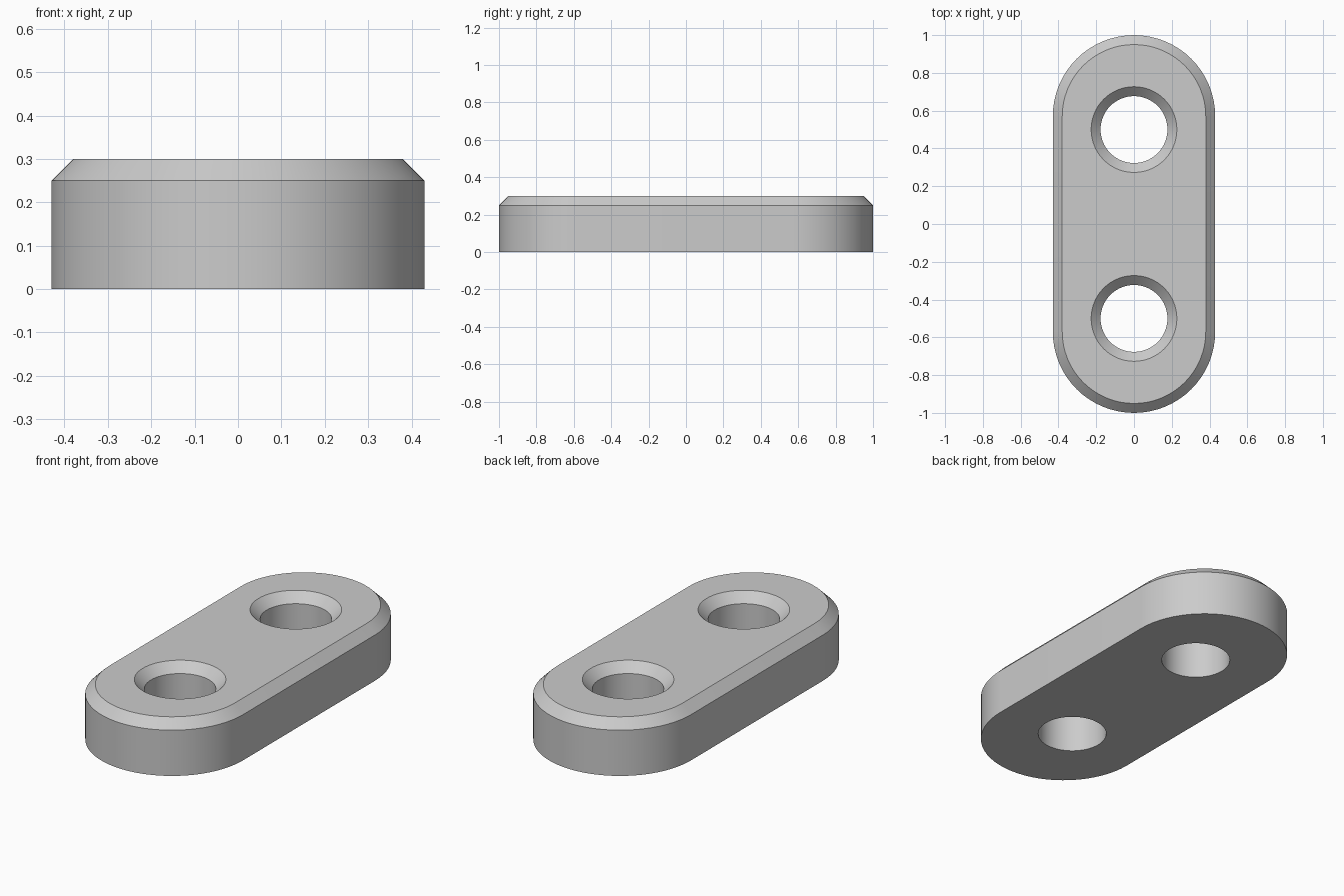
import bpy, bmesh
from math import sin, cos, pi, radians

if "Cube" in bpy.data.objects:
    bpy.data.objects.remove(bpy.data.objects["Cube"])

HALF_WIDTH, HALF_LENGTH, HEIGHT, CHAMFER = 0.43, 1.0, 0.3, 0.05
HOLE_RADIUS, HOLE_Y = 0.177, 0.5
ARC_STEPS = 32

grey = bpy.data.materials.new("light grey")
grey.use_nodes = True
colour = (0.6, 0.6, 0.6, 1)
grey.diffuse_color = colour
grey.node_tree.nodes["Principled BSDF"].inputs["Base Color"].default_value = colour


def slot_outline(inset):
    """Rounded slot: two half circles joined by straight sides."""
    r, offset = HALF_WIDTH - inset, HALF_LENGTH - HALF_WIDTH
    points = []
    for start, y in ((0, offset), (pi, -offset)):
        for i in range(ARC_STEPS + 1):
            a = start + pi * i / ARC_STEPS
            points.append((r * cos(a), y + r * sin(a)))
    return points


def circle(radius, y):
    n = ARC_STEPS * 2
    return [(radius * cos(2 * pi * i / n), y + radius * sin(2 * pi * i / n)) for i in range(n)]


def wall(bm, sections):
    """Join stacked outlines; return the edges of the lowest and highest rings."""
    rings = [[bm.verts.new((x, y, z)) for x, y in pts] for z, pts in sections]
    n = len(rings[0])
    for low, high in zip(rings, rings[1:]):
        for i in range(n):
            j = (i + 1) % n
            bm.faces.new((low[i], low[j], high[j], high[i]))
    return [[bm.edges.get((r[i], r[(i + 1) % n])) for i in range(n)] for r in (rings[0], rings[-1])]


bm = bmesh.new()
shoulder = HEIGHT - CHAMFER

# Outer side with chamfered top edge
bottom, top = wall(bm, [(0, slot_outline(0)), (shoulder, slot_outline(0)),
                        (HEIGHT, slot_outline(CHAMFER))])

# Two countersunk through holes
for y in (-HOLE_Y, HOLE_Y):
    low, high = wall(bm, [(0, circle(HOLE_RADIUS, y)), (shoulder, circle(HOLE_RADIUS, y)),
                          (HEIGHT, circle(HOLE_RADIUS + CHAMFER, y))])
    bottom += low
    top += high

# Flat top and bottom around the holes
for edges, up in ((bottom, -1), (top, 1)):
    bmesh.ops.triangle_fill(bm, edges=edges, use_beauty=True, normal=(0, 0, up))
bmesh.ops.recalc_face_normals(bm, faces=bm.faces)

mesh = bpy.data.meshes.new("link_plate")
bm.to_mesh(mesh)
bm.free()
mesh.materials.append(grey)
plate = bpy.data.objects.new("link_plate", mesh)
bpy.context.collection.objects.link(plate)

# Smooth round walls, crisp chamfer edges
bpy.ops.object.select_all(action='DESELECT')
plate.select_set(True)
bpy.context.view_layer.objects.active = plate
bpy.ops.object.shade_smooth_by_angle(angle=radians(30))
